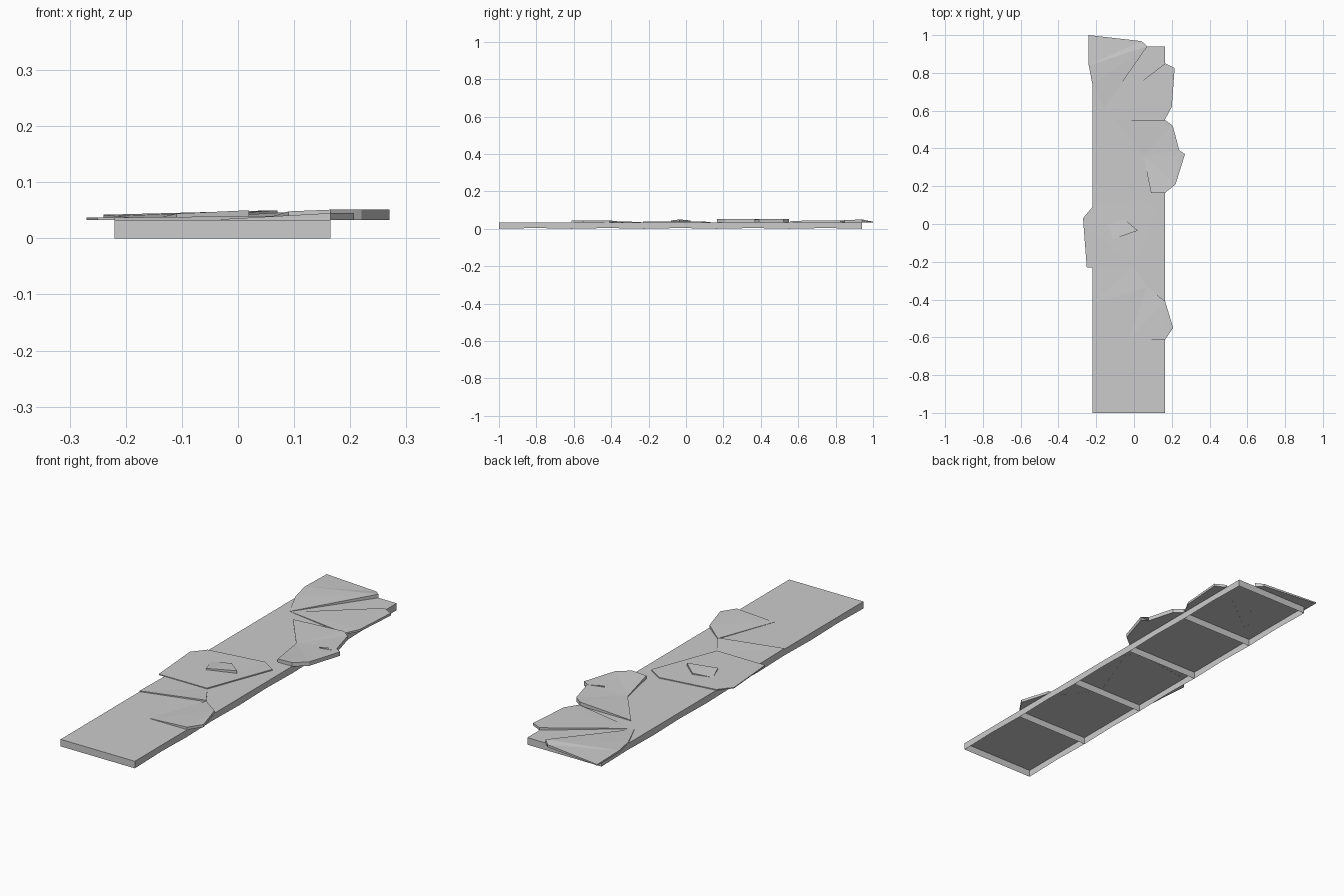
import bpy, bmesh

if "Cube" in bpy.data.objects:
    bpy.data.objects.remove(bpy.data.objects["Cube"])

X0, X1 = -0.22, 0.165     # strip side edges
TILE = 0.388              # tile length
TOP = 0.033               # height of the flat surface


def make_object(name, bm):
    bmesh.ops.recalc_face_normals(bm, faces=bm.faces)
    mesh = bpy.data.meshes.new(name)
    bm.to_mesh(mesh)
    bm.free()
    obj = bpy.data.objects.new(name, mesh)
    bpy.context.collection.objects.link(obj)
    return obj


def make_tile(name, y0):
    """Open-bottomed shell; long sides are slightly worn in the middle."""
    y1, ym = y0 + TILE, y0 + TILE / 2
    ring = [(X0, y0, 0), (X1, y0, 0), (X1, ym, 0.004),
            (X1, y1, 0), (X0, y1, 0), (X0, ym, 0.004)]
    bm = bmesh.new()
    low = [bm.verts.new(p) for p in ring]
    high = [bm.verts.new((x, y, TOP)) for x, y, _ in ring]
    bm.faces.new(high)
    for i in range(6):
        j = (i + 1) % 6
        bm.faces.new((low[i], low[j], high[j], high[i]))
    return make_object(name, bm)


def make_plate(name, points):
    """Thin broken slab: outline of (x, y, top height) over a flat base."""
    bm = bmesh.new()
    low = [bm.verts.new((x, y, TOP - 0.0005)) for x, y, _ in points]
    high = [bm.verts.new(p) for p in points]
    n = len(points)
    caps = [bm.faces.new(low), bm.faces.new(high)]
    for i in range(n):
        j = (i + 1) % n
        bm.faces.new((low[i], low[j], high[j], high[i]))
    bmesh.ops.triangulate(bm, faces=caps)
    return make_object(name, bm)


# Row of five square path tiles
for i in range(5):
    make_tile(f"path_tile_{i + 1}", -1 + i * TILE)

# Second tile: raised right slab and low ledge
make_plate("right_slab_front", [
    (-0.03, -0.612, 0.034), (0.165, -0.612, 0.045), (0.207, -0.55, 0.045),
    (0.165, -0.41, 0.045), (0.07, -0.335, 0.036)])
make_plate("cracked_ledge", [
    (-0.22, -0.415, 0.037), (0.07, -0.335, 0.040), (0.0, -0.225, 0.034),
    (-0.22, -0.225, 0.034)])

# Third tile: left slab with a chip on top
make_plate("left_slab_middle", [
    (-0.25, -0.23, 0.037), (0.0, -0.23, 0.038), (0.12, 0.085, 0.038),
    (0.05, 0.13, 0.037), (-0.22, 0.09, 0.037), (-0.27, 0.03, 0.037)])
make_plate("surface_chip", [
    (-0.11, -0.08, 0.044), (0.02, -0.035, 0.050), (-0.05, 0.025, 0.044),
    (-0.14, 0.0, 0.037)])

# Fourth tile: thick right slab with a notch
make_plate("right_slab_notched", [
    (0.09, 0.165, 0.048), (0.165, 0.165, 0.051), (0.22, 0.21, 0.051),
    (0.27, 0.37, 0.051), (0.17, 0.36, 0.051), (0.24, 0.39, 0.051),
    (0.205, 0.52, 0.051), (0.165, 0.55, 0.051), (-0.10, 0.55, 0.036),
    (0.05, 0.36, 0.036)])

# Fifth tile: two slabs fanning out from one crack
make_plate("right_slab_back", [
    (-0.15, 0.61, 0.034), (0.165, 0.555, 0.040), (0.20, 0.62, 0.043),
    (0.215, 0.825, 0.044), (0.165, 0.85, 0.045)])
make_plate("left_slab_back", [
    (-0.16, 0.61, 0.034), (0.07, 0.94, 0.050), (0.04, 0.968, 0.044),
    (-0.24, 1.0, 0.038), (-0.24, 0.84, 0.042), (-0.22, 0.74, 0.040)])
